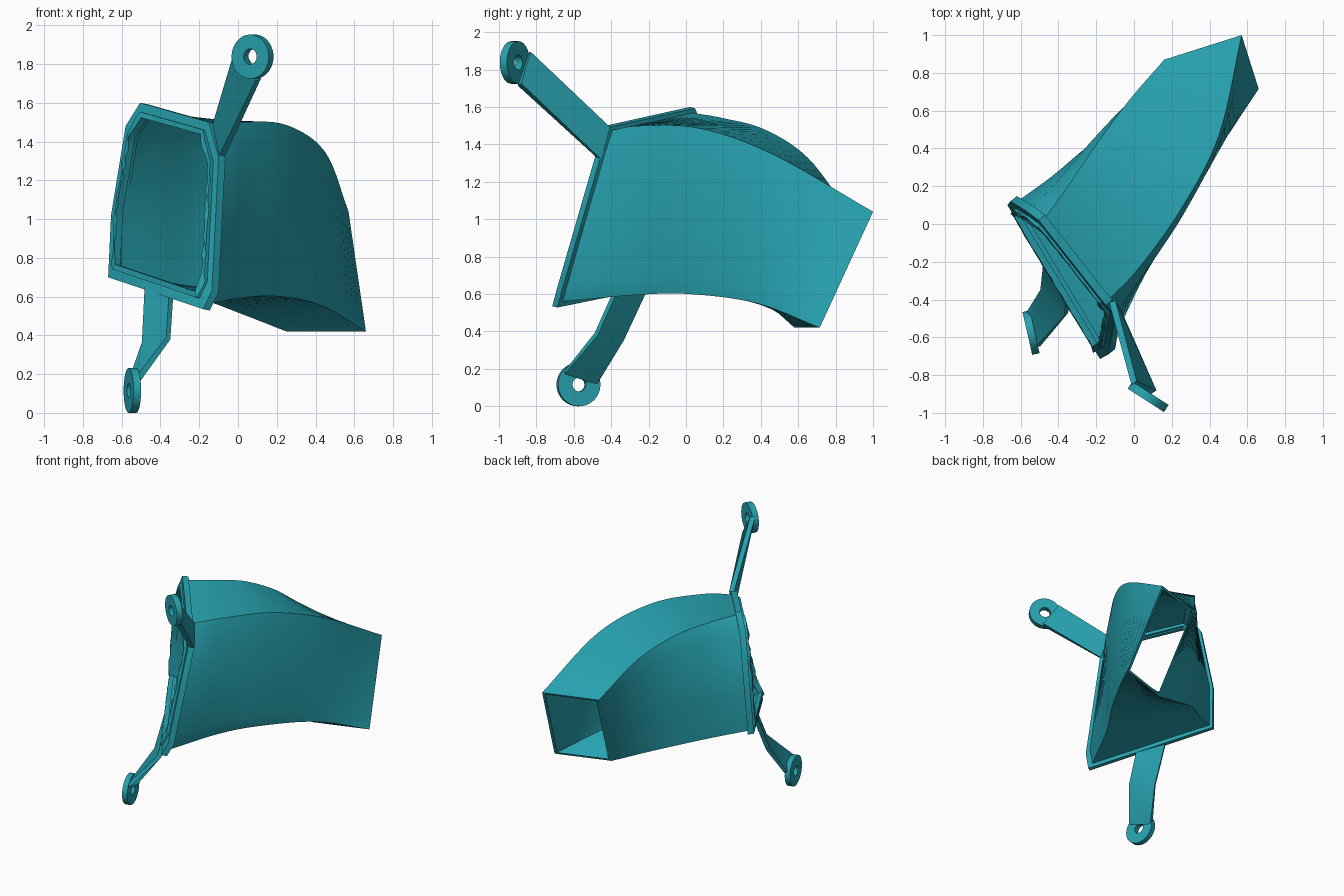
import bpy, bmesh, math, random
from mathutils import Vector as V

if "Cube" in bpy.data.objects:
    bpy.data.objects.remove(bpy.data.objects["Cube"])

random.seed(4)
mat = bpy.data.materials.new("teal")
mat.diffuse_color = (0.02, 0.36, 0.43, 1)
mat.use_nodes = True
mat.node_tree.nodes["Principled BSDF"].inputs["Base Color"].default_value = mat.diffuse_color


def make(name, bm, angle=30):
    bmesh.ops.recalc_face_normals(bm, faces=bm.faces)
    me = bpy.data.meshes.new(name)
    bm.to_mesh(me)
    bm.free()
    me.materials.append(mat)
    ob = bpy.data.objects.new(name, me)
    bpy.context.collection.objects.link(ob)
    bpy.ops.object.select_all(action='DESELECT')
    ob.select_set(True)
    bpy.context.view_layer.objects.active = ob
    bpy.ops.object.shade_smooth_by_angle(angle=math.radians(angle))
    return ob


def loft(name, rings, wrap=True, angle=30):
    """Skin closed rings; wrap joins last ring to first, otherwise ends are capped."""
    bm = bmesh.new()
    vs = [[bm.verts.new(p) for p in r] for r in rings]
    n = len(rings[0])
    for i in range(len(vs) if wrap else len(vs) - 1):
        a, b = vs[i], vs[(i + 1) % len(vs)]
        for j in range(n):
            k = (j + 1) % n
            bm.faces.new((a[j], a[k], b[k], b[j]))
    if not wrap:
        bm.faces.new(vs[0])
        bm.faces.new(vs[-1])
    return make(name, bm, angle)


def spline(pts, t):
    """Catmull-Rom curve through pts, t in 0..1."""
    p = [2 * pts[0] - pts[1]] + pts + [2 * pts[-1] - pts[-2]]
    s = min(t * (len(pts) - 1), len(pts) - 1.0001)
    i, f = int(s), s - int(s)
    a, b, c, d = p[i:i + 4]
    return 0.5 * (2 * b + (c - a) * f + (2 * a - 5 * b + 4 * c - d) * f * f
                  + (3 * b - a - 3 * c + d) * f ** 3)


# Flange outline (front face): TL, L1, L2, BL, BR, R2, R1, TR
outline = [V(p) for p in [(-.505, .02, 1.60), (-.58, .075, 1.48), (-.655, .12, 1.02),
                          (-.67, .10, .70), (-.18, -.715, .535), (-.135, -.69, .63),
                          (-.10, -.49, 1.32), (-.15, -.43, 1.50)]]
centre = sum(outline, V()) / 8
back = V((.77, .61, -.15)).normalized()


def scaled(f, depth):
    return [centre + (p - centre) * f + back * depth for p in outline]


loft("mounting_flange", [scaled(1, 0), scaled(1, .045), scaled(.86, .045), scaled(.86, 0)])

# Rough inner lip standing just proud of the flange
def lip(f, depth, jitter):
    base, out = scaled(f, depth), []
    for i in range(8):
        a, b = base[i], base[(i + 1) % 8]
        n = max(2, int((b - a).length / .035))
        for k in range(n):
            p = a.lerp(b, k / n)
            rough = jitter if i < 3 or i in (4, 5, 6) else jitter * .3
            out.append(p - back * random.uniform(0, rough))
    return out


bm_rings = []
for f, d, j in [(.90, .02, 0), (.90, -.012, .012), (.84, -.012, .016), (.84, .02, 0)]:
    bm_rings.append(lip(f, d, j))
count = min(len(r) for r in bm_rings)
# resample so that every ring has the same number of points
bm_rings = [[r[int(k * len(r) / count)] for k in range(count)] for r in bm_rings]
loft("inner_lip", bm_rings)

# Curved duct: four corner curves swept from flange to outlet
start = scaled(.95, .03)
edges = {
    "TL": [start[0], (-.35, .20, 1.54), (-.20, .42, 1.48), (-.03, .65, 1.33), (.16, .87, 1.04)],
    "BL": [start[3], (-.43, .23, .66), (-.22, .38, .60), (.02, .48, .51), (.25, .58, .42)],
    "BR": [start[4], (.03, -.27, .595), (.22, .02, .60), (.44, .38, .55), (.66, .715, .42)],
    "TR": [start[7], (.02, -.24, 1.50), (.25, .08, 1.485), (.45, .47, 1.345), (.57, 1.0, 1.04)],
}
edges = {k: [V(p) for p in c] for k, c in edges.items()}
# side points as (u across, v down, flange outline index)
section = [(0, 0, 0), (0, .13, 1), (0, .64, 2), (0, 1, 3), (1, 1, 4), (1, .90, 5), (1, .19, 6), (1, 0, 7)]


def ring(t, wall):
    c = {k: spline(p, t) for k, p in edges.items()}
    s = {k: p[0] for k, p in edges.items()}
    out = []
    for u, v, i in section:
        def at(q, u, v):
            return q["TL"].lerp(q["TR"], u).lerp(q["BL"].lerp(q["BR"], u), v)
        bulge = (start[i] - at(s, u, v)) * (1 - t)
        uu = .5 + (u - .5) * (1 - 2 * wall)
        vv = .5 + (v - .5) * (1 - wall)
        out.append(at(c, uu, vv) + bulge)
    return out


N = 28
steps = [i / N for i in range(N + 1)]
loft("curved_duct", [ring(t, 0) for t in steps] + [ring(t, .05) for t in reversed(steps)], angle=35)


# Mounting arms: flat bars with a thickness, given by two edge lines
def bar(name, left, right, thick):
    rings = []
    for i, (a, b) in enumerate(zip(left, right)):
        a, b = V(a), V(b)
        j = min(i, len(left) - 2)
        along = V(left[j + 1]) - V(left[j])
        if 0 < i < len(left) - 1:
            along = V(left[i + 1]) - V(left[i - 1])
        n = along.cross(b - a).normalized() * thick / 2
        rings.append([a + n, b + n, b - n, a - n])
    loft(name, rings, wrap=False)


bar("upper_arm", [(-.115, -.41, 1.49), (.0, -.84, 1.89)],
    [(-.085, -.46, 1.32), (.105, -.89, 1.72)], .035)
bar("lower_arm", [(-.47, -.20, .66), (-.485, -.34, .36), (-.565, -.48, .12)],
    [(-.345, -.38, .61), (-.36, -.48, .385), (-.51, -.65, .18)], .03)


# Eyelets: flat washers at the arm ends
def eyelet(name, c, axis, r, hole, thick):
    c, axis = V(c), V(axis).normalized()
    side, up = axis.cross(V((0, 0, 1))).normalized(), V((0, 0, 1))
    def circle(rad, d):
        return [c + axis * d + rad * (side * math.cos(a) + up * math.sin(a))
                for a in (2 * math.pi * k / 40 for k in range(40))]
    h = thick / 2
    loft(name, [circle(r, -h), circle(r, h), circle(hole, h), circle(hole, -h)])


eyelet("upper_eyelet", (.075, -.915, 1.838), (.54, .84, 0), .114, .04, .045)
eyelet("lower_eyelet", (-.545, -.575, .116), (.97, .22, 0), .116, .037, .04)
